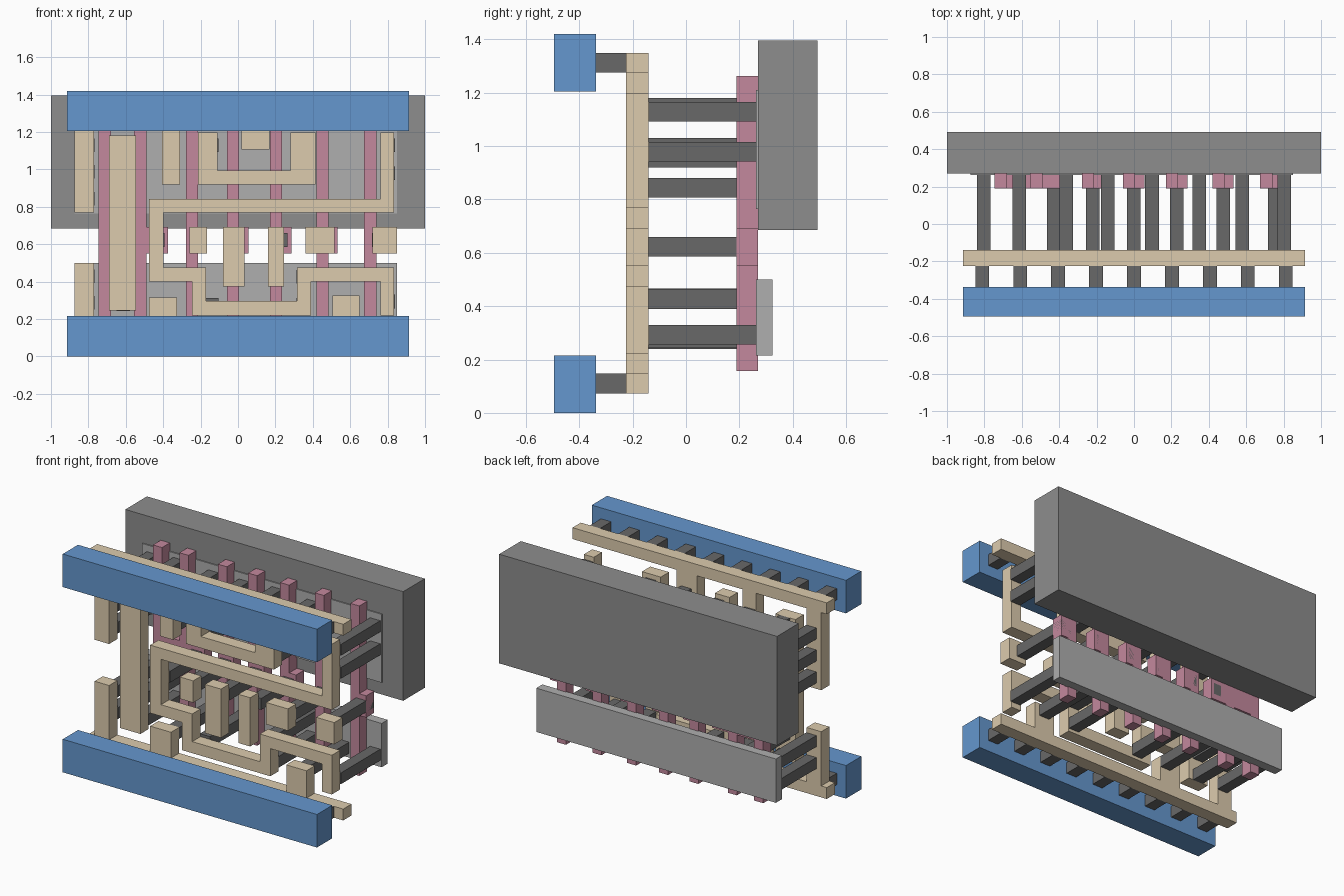
import bpy, bmesh


def material(name, rgb):
    m = bpy.data.materials.new(name)
    m.diffuse_color = (*rgb, 1)
    return m


BLUE = material("blue", (0.13, 0.31, 0.62))
TAN = material("tan", (0.72, 0.60, 0.42))
PINK = material("pink", (0.55, 0.25, 0.34))
DARK = material("dark_grey", (0.14, 0.14, 0.14))
MID = material("mid_grey", (0.27, 0.27, 0.27))
LIGHT = material("light_grey", (0.43, 0.43, 0.43))


def plate(name, outline, y0, y1, mat):
    """Extrude an (x, z) outline from y0 back to y1."""
    bm = bmesh.new()
    face = bm.faces.new([bm.verts.new((x, y0, z)) for x, z in outline])
    ext = bmesh.ops.extrude_face_region(bm, geom=[face])
    verts = [v for v in ext["geom"] if isinstance(v, bmesh.types.BMVert)]
    bmesh.ops.translate(bm, verts=verts, vec=(0, y1 - y0, 0))
    bmesh.ops.recalc_face_normals(bm, faces=bm.faces)
    me = bpy.data.meshes.new(name)
    bm.to_mesh(me)
    bm.free()
    ob = bpy.data.objects.new(name, me)
    me.materials.append(mat)
    bpy.context.collection.objects.link(ob)
    return ob


def box(name, x0, x1, z0, z1, y0, y1, mat):
    return plate(name, [(x0, z0), (x1, z0), (x1, z1), (x0, z1)], y0, y1, mat)


M0, M1 = -0.225, -0.14      # depth of the tan metal layer
G0, G1 = 0.19, 0.27         # depth of the pink gate layer
W = 0.073                   # contact width

# Back slabs and active strips
box("well_slab", -1, 1, 0.685, 1.395, 0.27, 0.492, MID)
box("upper_active_strip", -0.875, 0.85, 0.765, 1.21, 0.263, 0.325, LIGHT)
box("lower_active_strip", -0.875, 0.85, 0.215, 0.5, 0.263, 0.325, LIGHT)

# Power rails with the metal strip behind and the row of vias between
for side, z0, zs in (("lower", 0, 0.073), ("upper", 1.205, 1.275)):
    box(side + "_power_rail", -0.915, 0.915, z0, z0 + 0.215, -0.495, -0.338, BLUE)
    box(side + "_metal_strip", -0.915, 0.915, zs, zs + 0.074, M0, M1, TAN)
    for i in range(9):
        x = -0.812 + 0.203 * i
        box(side + "_rail_via", x - W / 2, x + W / 2, zs, zs + 0.074, -0.338, M0, DARK)


# Gates: vertical bar plus a side pad, as one outline
def gate(x, pad_right):
    r = x + 0.065
    plate("gate", [(x, 0.157), (r, 0.157), (r, 0.55), (pad_right, 0.55), (pad_right, 0.692),
                   (r, 0.692), (r, 1.263), (x, 1.263)], G0, G1, PINK)


for x, pad in ((-0.555, -0.375), (-0.278, -0.167), (-0.06, 0.055),
               (0.17, 0.285), (0.42, 0.533), (0.675, 0.79)):
    gate(x, pad)
box("gate", -0.745, -0.68, 0.157, 1.263, G0, G1, PINK)
box("gate_bridge", -0.68, -0.555, 0.55, 0.692, G0, G1, PINK)

# Straight metal pieces: taps to the rails, input pads, long bar
for name, x0, x1, z0, z1 in (
        ("upper_tap", -0.875, -0.77, 0.77, 1.275),
        ("upper_tap", -0.405, -0.31, 0.92, 1.275),
        ("upper_tap", 0.02, 0.168, 1.107, 1.275),
        ("lower_tap", -0.875, -0.77, 0.147, 0.5),
        ("lower_tap", -0.475, -0.325, 0.147, 0.315),
        ("lower_tap", 0.505, 0.65, 0.147, 0.325),
        ("output_bar", -0.69, -0.545, 0.245, 1.18),
        ("input_pad", -0.26, -0.165, 0.55, 0.692),
        ("input_pad", -0.08, 0.035, 0.375, 0.692),
        ("input_pad", 0.16, 0.245, 0.375, 0.692),
        ("input_pad", 0.36, 0.517, 0.55, 0.692),
        ("input_pad", 0.72, 0.85, 0.55, 0.692)):
    box(name, x0, x1, z0, z1, M0, M1, TAN)

# U-shaped link
plate("u_link", [(-0.215, 0.92), (0.415, 0.92), (0.415, 1.197), (0.28, 1.197), (0.28, 0.995),
                 (-0.11, 0.995), (-0.11, 1.197), (-0.215, 1.197)], M0, M1, TAN)

# Long winding link
plate("winding_link", [
    (0.762, 1.197), (0.762, 0.842), (-0.475, 0.842), (-0.475, 0.4), (-0.245, 0.4),
    (-0.245, 0.22), (0.39, 0.22), (0.39, 0.4), (0.762, 0.4), (0.762, 0.22),
    (0.833, 0.22), (0.833, 0.475), (0.315, 0.475), (0.315, 0.295), (-0.172, 0.295),
    (-0.172, 0.475), (-0.397, 0.475), (-0.397, 0.77), (0.833, 0.77), (0.833, 1.197)],
    M0, M1, TAN)

# Contacts from the metal to the active strips: left edge x, then lower z values
for x, heights in ((-0.84, (0.25, 0.393, 0.807, 0.95, 1.093)),
                   (-0.65, (0.243, 0.39, 0.957, 1.107)),
                   (-0.398, (0.24, 0.943, 1.093)),
                   (-0.177, (0.24, 0.92, 1.093)),
                   (0.06, (1.107,)),
                   (0.313, (0.24, 0.39, 0.92, 1.093)),
                   (0.543, (0.243,)),
                   (0.767, (0.257, 0.943, 1.093))):
    for z in heights:
        box("active_contact", x, x + W, z, z + W, M1, 0.263, DARK)

# Contacts from the metal to the gate pads
for x in (-0.466, -0.257, -0.037, 0.192, 0.44, 0.717):
    box("gate_contact", x, x + W, 0.586, 0.66, M1, G1, DARK)
